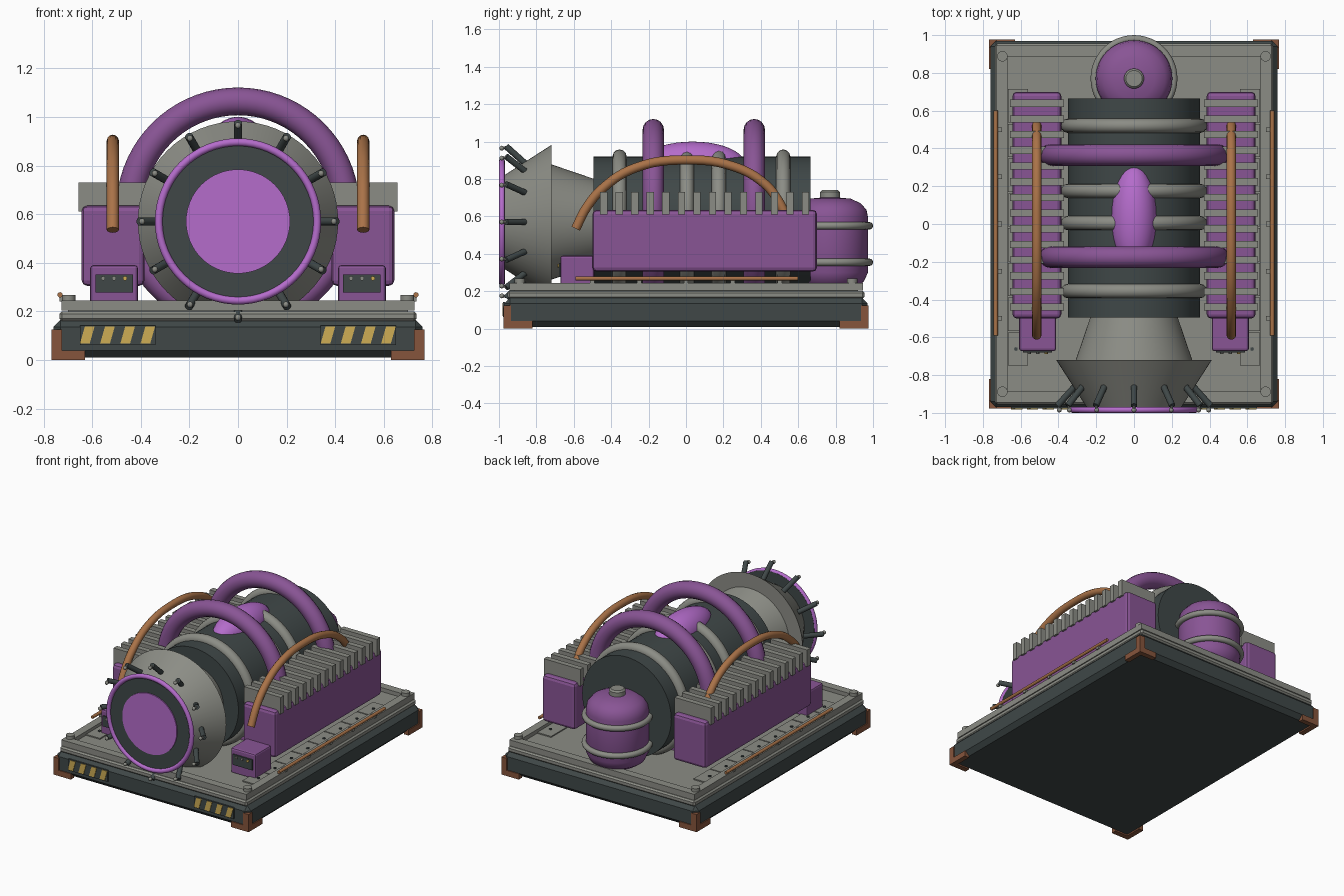
import bpy, bmesh, math
from mathutils import Vector, Matrix

if "Cube" in bpy.data.objects:
    bpy.data.objects.remove(bpy.data.objects["Cube"])


def material(name, rgb):
    m = bpy.data.materials.new(name)
    m.diffuse_color = (*rgb, 1)
    m.use_nodes = True
    m.node_tree.nodes["Principled BSDF"].inputs["Base Color"].default_value = m.diffuse_color
    return m


SLATE = material("dark slate", (0.05, 0.064, 0.064))
GREY = material("warm grey", (0.26, 0.265, 0.235))
PURPLE = material("purple", (0.25, 0.09, 0.30))
GLOW = material("bright violet", (0.46, 0.15, 0.60))
COPPER = material("copper", (0.40, 0.17, 0.065))
RUST = material("rust brown", (0.24, 0.09, 0.045))
GOLD = material("hazard gold", (0.62, 0.42, 0.09))


def finish(name, bm, mat, smooth=True):
    bmesh.ops.recalc_face_normals(bm, faces=bm.faces)
    me = bpy.data.meshes.new(name)
    bm.to_mesh(me)
    bm.free()
    me.materials.append(mat)
    ob = bpy.data.objects.new(name, me)
    bpy.context.collection.objects.link(ob)
    if smooth:
        bpy.ops.object.select_all(action='DESELECT')
        ob.select_set(True)
        bpy.context.view_layer.objects.active = ob
        bpy.ops.object.shade_smooth_by_angle(angle=math.radians(35))
    return ob


def add_box(bm, lo, hi):
    c = [(a + b) / 2 for a, b in zip(lo, hi)]
    d = [abs(b - a) for a, b in zip(lo, hi)]
    bmesh.ops.create_cube(bm, size=1, matrix=Matrix.Translation(c) @ Matrix.Diagonal((*d, 1)))


def box(name, lo, hi, mat, bevel=0.0, seg=2):
    bm = bmesh.new()
    add_box(bm, lo, hi)
    if bevel:
        bmesh.ops.bevel(bm, geom=bm.edges[:], offset=bevel, segments=seg, profile=0.5, affect='EDGES')
    return finish(name, bm, mat, False)


def add_rod(bm, a, b, r, n=12):
    a, b = Vector(a), Vector(b)
    d = b - a
    m = Matrix.Translation((a + b) / 2) @ d.to_track_quat('Z', 'Y').to_matrix().to_4x4()
    bmesh.ops.create_cone(bm, cap_ends=True, segments=n, radius1=r, radius2=r, depth=d.length, matrix=m)


def lathe(name, profile, mat, axis, centre, n=64):
    """Spin (radius, position) points about the y or z axis through centre."""
    bm = bmesh.new()
    rings = []
    for r, h in profile:
        ring = []
        for i in range(n if r > 1e-6 else 1):
            t = 2 * math.pi * i / n
            u, v = r * math.cos(t), r * math.sin(t)
            p = Vector((u, h, v)) if axis == 'Y' else Vector((u, v, h))
            ring.append(bm.verts.new(p + Vector(centre)))
        rings.append(ring)
    for a, b in zip(rings, rings[1:]):
        for i in range(n):
            q = [a[i % len(a)], a[(i + 1) % len(a)], b[(i + 1) % len(b)], b[i % len(b)]]
            bm.faces.new(list(dict.fromkeys(q)))
    return finish(name, bm, mat)


def ring(name, R, r, mat, axis, centre, n=64, k=12):
    prof = [(R + r * math.cos(2 * math.pi * j / k), r * math.sin(2 * math.pi * j / k)) for j in range(k + 1)]
    ob = lathe(name, prof, mat, axis, centre, n)
    bm = bmesh.new()
    bm.from_mesh(ob.data)
    bmesh.ops.remove_doubles(bm, verts=bm.verts, dist=1e-5)
    bmesh.ops.recalc_face_normals(bm, faces=bm.faces)
    bm.to_mesh(ob.data)
    bm.free()
    return ob


# Base slab, deck, rim
box("base_slab", (-0.76, -0.97, 0.01), (0.76, 0.97, 0.165), SLATE, 0.03, 1)
box("deck_plate", (-0.735, -0.955, 0.16), (0.735, 0.955, 0.2), GREY, 0.01, 1)
box("deck_floor", (-0.70, -0.92, 0.19), (0.70, 0.92, 0.217), GREY)
bm = bmesh.new()
for s in (-1, 1):
    add_box(bm, (s * 0.67, -0.945, 0.203), (s * 0.727, 0.945, 0.245))
    add_box(bm, (-0.67, s * 0.888, 0.203), (0.67, s * 0.945, 0.245))
finish("deck_rim", bm, GREY, False)

# Corner bolts and three-armed corner brackets
for sx in (-1, 1):
    for sy in (-1, 1):
        bm = bmesh.new()
        add_rod(bm, (sx * 0.697, sy * 0.888, 0.24), (sx * 0.697, sy * 0.888, 0.268), 0.028, 16)
        finish("corner_bolt", bm, GREY)
        bm = bmesh.new()
        x, y = sx * 0.767, sy * 0.977
        add_box(bm, (sx * 0.63, sy * 0.94, 0), (x, y, 0.04))
        add_box(bm, (sx * 0.73, sy * 0.82, 0), (x, y, 0.04))
        add_box(bm, (sx * 0.725, sy * 0.935, 0), (x, y, 0.125))
        finish("corner_bracket", bm, RUST, False)

# Hazard plates with slanted stripes on the front
for s in (-1, 1):
    box("hazard_plate", (s * 0.34, -0.978, 0.062), (s * 0.65, -0.968, 0.142), SLATE)
    bm = bmesh.new()
    for i in range(4):
        x0 = s * 0.495 - 0.135 + i * 0.083
        vs = [bm.verts.new((x0 + dx, -0.982, z)) for dx, z in
              ((0, 0.068), (0.04, 0.068), (0.02, 0.138), (-0.02, 0.138))]
        for v in vs:
            v.co.x = 2 * x0 + 0.02 - v.co.x
        f = bm.faces.new(vs)
        ext = bmesh.ops.extrude_face_region(bm, geom=[f])
        bmesh.ops.translate(bm, vec=(0, 0.006, 0), verts=[g for g in ext['geom'] if isinstance(g, bmesh.types.BMVert)])
    finish("hazard_stripes", bm, GOLD, False)

# Main drum with grey hoops
AX = 0.57
lathe("main_drum", [(0, -0.495), (0.35, -0.495), (0.35, 0.665), (0, 0.665)], SLATE, 'Y', (0, 0, AX))
for y in (-0.355, 0.005, 0.175, 0.52):
    ring("drum_hoop", 0.35, 0.038, GREY, 'Y', (0, y, AX))

# Nozzle cone, flared collar and lens
lathe("nozzle_cone", [(0, -0.48), (0.23, -0.49), (0.31, -0.725), (0, -0.725)], GREY, 'Y', (0, 0, AX))
lathe("nozzle_collar", [(0, -0.72), (0.412, -0.72), (0.25, -0.972), (0, -0.972)], GREY, 'Y', (0, 0, AX))
lathe("lens_housing", [(0, -0.968), (0.33, -0.968), (0.33, -0.986), (0, -0.986)], SLATE, 'Y', (0, 0, AX))
lathe("lens_disc", [(0, -0.984), (0.214, -0.984), (0.214, -0.993), (0, -0.993)], GLOW, 'Y', (0, 0, AX))
ring("lens_ring", 0.326, 0.016, GLOW, 'Y', (0, -0.984, AX))

# Radial prongs with small tips
bm, tips = bmesh.new(), bmesh.new()
for i in range(12):
    t = i * math.pi / 6
    c, s = math.cos(t), math.sin(t)
    add_rod(bm, (0.30 * c, -0.845, AX + 0.30 * s), (0.405 * c, -0.962, AX + 0.405 * s), 0.017)
    bmesh.ops.create_uvsphere(tips, u_segments=10, v_segments=6, radius=0.013,
                              matrix=Matrix.Translation((0.395 * c, -0.985, AX + 0.395 * s)))
    add_rod(tips, (0.40 * c, -0.955, AX + 0.40 * s), (0.395 * c, -0.985, AX + 0.395 * s), 0.007, 8)
finish("prongs", bm, SLATE)
finish("prong_tips", tips, GREY)

# Large arches and top pod
for y in (-0.175, 0.365):
    ring("arch_pipe", 0.444, 0.057, PURPLE, 'Y', (0, y, 0.62), 72, 16)
bm = bmesh.new()
bmesh.ops.create_uvsphere(bm, u_segments=32, v_segments=20, radius=1,
                          matrix=Matrix.Translation((0, 0.035, 0.88)) @ Matrix.Diagonal((0.12, 0.28, 0.12, 1)))
finish("top_pod", bm, GLOW)

# Rear tank
lathe("tank_body", [(0, 0.217), (0.14, 0.222), (0.18, 0.25), (0.203, 0.30), (0.203, 0.595), (0.195, 0.635),
                    (0.165, 0.67), (0.11, 0.695), (0, 0.705)], PURPLE, 'Z', (0, 0.77, 0), 48)
lathe("tank_cap", [(0, 0.69), (0.053, 0.69), (0.053, 0.73), (0.043, 0.741), (0, 0.741)], GREY, 'Z', (0, 0.77, 0), 24)
for z in (0.355, 0.55):
    ring("tank_hoop", 0.21, 0.02, GREY, 'Z', (0, 0.77, z), 48)

HOSE = [(-0.59, 0.535), (-0.53, 0.65), (-0.44, 0.755), (-0.27, 0.86), (0, 0.902),
        (0.26, 0.865), (0.42, 0.775), (0.49, 0.69), (0.535, 0.60)]
for s in (-1, 1):
    # Radiator housing with cooling fins
    box("radiator_box", (s * 0.385, -0.50, 0.305), (s * 0.643, 0.70, 0.635), PURPLE, 0.022)
    bm = bmesh.new()
    for i in range(14):
        y = -0.44 + i * 0.083
        add_box(bm, (s * 0.37, y - 0.019, 0.61), (s * 0.657, y + 0.019, 0.73))
    finish("cooling_fins", bm, GREY, False)

    # Control box with panel and lamps
    box("control_box", (s * 0.412, -0.672, 0.21), (s * 0.608, -0.49, 0.39), PURPLE, 0.012)
    box("control_panel", (s * 0.433, -0.68, 0.277), (s * 0.587, -0.671, 0.352), SLATE)
    for x, mat in ((-0.045, GREY), (0, GREY), (0.045, GOLD)):
        bm = bmesh.new()
        px = s * 0.51 + x
        add_rod(bm, (px, -0.677, 0.336), (px, -0.688, 0.336), 0.009, 10)
        finish("panel_lamp", bm, mat)

    # Arched copper hose
    cu = bpy.data.curves.new("copper_hose", 'CURVE')
    cu.dimensions = '3D'
    cu.bevel_depth, cu.bevel_resolution, cu.use_fill_caps = 0.025, 4, True
    sp = cu.splines.new('BEZIER')
    sp.bezier_points.add(len(HOSE) - 1)
    for p, (y, z) in zip(sp.bezier_points, HOSE):
        p.co = (s * 0.515, y, z)
        p.handle_left_type = p.handle_right_type = 'AUTO'
    sp.resolution_u = 6
    cu.materials.append(COPPER)
    ob = bpy.data.objects.new("copper_hose", cu)
    bpy.context.collection.objects.link(ob)
    bpy.ops.object.select_all(action='DESELECT')
    ob.select_set(True)
    bpy.context.view_layer.objects.active = ob
    bpy.ops.object.convert(target='MESH')
    bpy.ops.object.shade_smooth_by_angle(angle=math.radians(35))

    # Copper side rail on small clips
    bm = bmesh.new()
    add_rod(bm, (s * 0.732, -0.59, 0.268), (s * 0.732, 0.60, 0.268), 0.011)
    finish("side_rail", bm, COPPER)
    bm = bmesh.new()
    for i in range(5):
        y = -0.5 + i * 0.25
        add_box(bm, (s * 0.70, y - 0.012, 0.24), (s * 0.735, y + 0.012, 0.262))
    finish("rail_clips", bm, GREY, False)

    # Floor tread plates and rivets
    bm, rivets = bmesh.new(), bmesh.new()
    for i in range(8):
        y = -0.75 + i * 0.184
        add_box(bm, (s * 0.56, y, 0.21), (s * 0.668, y + 0.176, 0.225))
        add_rod(rivets, (s * 0.625, y + 0.088, 0.22), (s * 0.625, y + 0.088, 0.231), 0.01, 8)
    finish("tread_plates", bm, GREY, False)
    finish("tread_rivets", rivets, SLATE)
